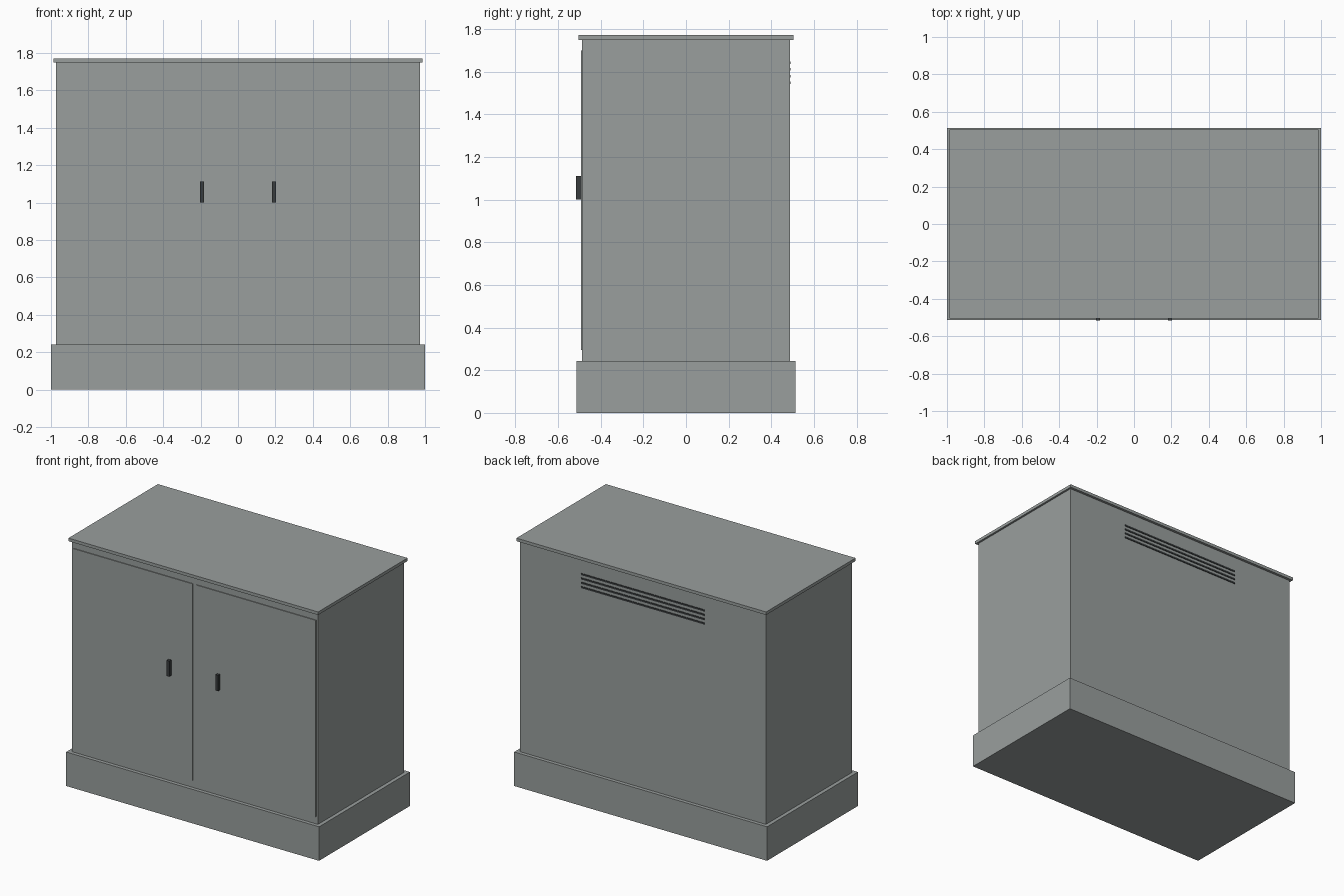
import bpy, bmesh
from mathutils import Vector

if "Cube" in bpy.data.objects:
    bpy.data.objects.remove(bpy.data.objects["Cube"])


def material(name, rgb):
    m = bpy.data.materials.new(name)
    m.diffuse_color = (*rgb, 1.0)
    m.use_nodes = True
    m.node_tree.nodes["Principled BSDF"].inputs["Base Color"].default_value = m.diffuse_color
    return m


GREY = material("cabinet_grey", (0.32, 0.345, 0.34))
DARK = material("dark_metal", (0.04, 0.045, 0.047))


def box(name, x, y, z, mat):
    """Box from (min, max) ranges on each axis."""
    bm = bmesh.new()
    bmesh.ops.create_cube(bm, size=1.0)
    for v in bm.verts:
        v.co = Vector([lo + (c + 0.5) * (hi - lo)
                       for c, (lo, hi) in zip(v.co, (x, y, z))])
    me = bpy.data.meshes.new(name)
    bm.to_mesh(me)
    bm.free()
    me.materials.append(mat)
    ob = bpy.data.objects.new(name, me)
    bpy.context.collection.objects.link(ob)
    return ob


# Plinth, cabinet body and overhanging lid
box("plinth", (-1.0, 1.0), (-0.513, 0.513), (0.0, 0.243), GREY)
box("body", (-0.973, 0.973), (-0.487, 0.487), (0.243, 1.75), GREY)
box("lid", (-0.987, 0.987), (-0.505, 0.505), (1.75, 1.772), GREY)

# Pair of doors with handles
for side, s in (("left", -1), ("right", 1)):
    box(side + "_door", sorted((s * 0.013, s * 0.96)), (-0.493, -0.487),
        (0.295, 1.70), GREY)
    box(side + "_handle", sorted((s * 0.182, s * 0.203)), (-0.515, -0.493),
        (1.0, 1.112), DARK)

# Four vent slats on the back
for i in range(4):
    z = 1.549 + i * 0.031
    box(f"vent_slat_{i + 1}", (-0.487, 0.487), (0.484, 0.491),
        (z - 0.006, z + 0.006), DARK)
